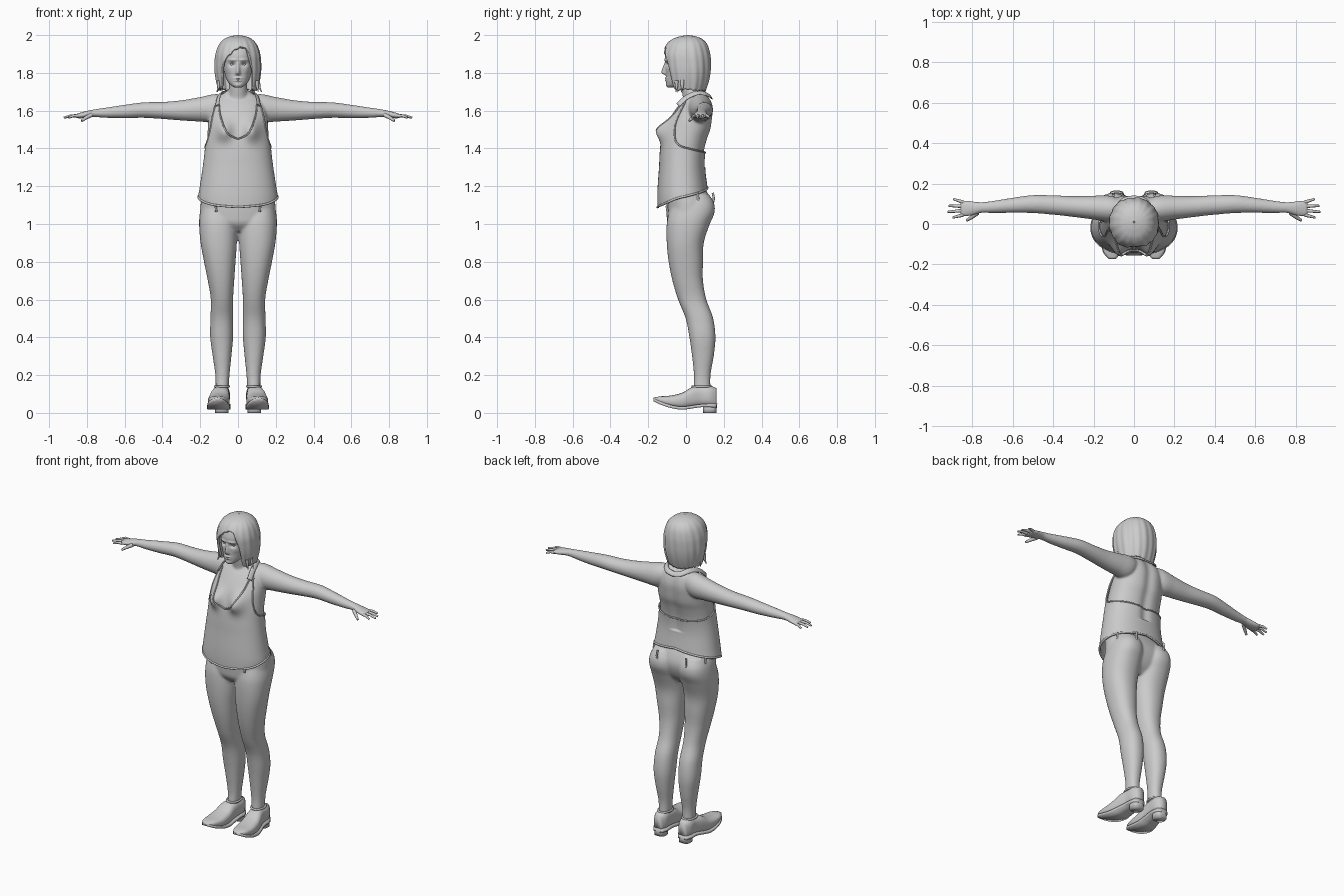
import bpy, bmesh
from math import sin, cos, pi, exp, radians, copysign
from mathutils import Vector

cube = bpy.data.objects.get("Cube")
if cube:
    bpy.data.objects.remove(cube)

grey = bpy.data.materials.new("plain_grey")
grey.use_nodes = True
grey.diffuse_color = (0.6, 0.6, 0.6, 1)
grey.node_tree.nodes["Principled BSDF"].inputs["Base Color"].default_value = (0.6, 0.6, 0.6, 1)


def sample(table, k):
    """Smooth interpolation of table rows, keyed by ascending first column."""
    n = len(table)
    k = min(max(k, table[0][0]), table[-1][0])
    i = next((j for j in range(n - 1) if k <= table[j + 1][0]), n - 2)
    p, q = table[i], table[i + 1]
    o, r = table[max(i - 1, 0)], table[min(i + 2, n - 1)]
    h = q[0] - p[0]
    t = (k - p[0]) / h
    out = []
    for c in range(1, len(p)):
        m0 = (q[c] - o[c]) / (q[0] - o[0]) * h
        m1 = (r[c] - p[c]) / (r[0] - p[0]) * h
        out.append((2*t**3 - 3*t*t + 1) * p[c] + (t**3 - 2*t*t + t) * m0
                   + (3*t*t - 2*t**3) * q[c] + (t**3 - t*t) * m1)
    return out


def oval(a, power=0.9):
    """Unit superellipse; angle runs from the front (-y) towards +x."""
    s, c = sin(a), cos(a)
    return copysign(abs(s) ** power, s), -copysign(abs(c) ** power, c)


def span(lo, hi, n):
    return [lo + (hi - lo) * i / (n - 1) for i in range(n)]


def skin(bm, rings, cap=True):
    rows = [[bm.verts.new(p) for p in ring] for ring in rings]
    n = len(rows[0])
    for lo, up in zip(rows, rows[1:]):
        for j in range(n):
            k = (j + 1) % n
            bm.faces.new((lo[j], lo[k], up[k], up[j]))
    if cap:
        bm.faces.new(rows[0][::-1])
        bm.faces.new(rows[-1])


def finish(name, bm, closed=True, fuse=0, thick=0):
    if closed:
        bmesh.ops.recalc_face_normals(bm, faces=bm.faces)
    mesh = bpy.data.meshes.new(name)
    bm.to_mesh(mesh)
    bm.free()
    ob = bpy.data.objects.new(name, mesh)
    bpy.context.collection.objects.link(ob)
    mesh.materials.append(grey)
    mesh.shade_smooth()
    if fuse:
        m = ob.modifiers.new("fuse", "REMESH")
        m.mode, m.voxel_size, m.use_smooth_shade = "VOXEL", fuse, True
        m = ob.modifiers.new("soften", "SMOOTH")
        m.factor, m.iterations = 0.5, 8
    if thick:
        m = ob.modifiers.new("thickness", "SOLIDIFY")
        m.thickness, m.offset = thick, -1
    return ob


def cord(name, pts, r, cyclic=False, taper=1):
    """Round cord through points."""
    cu = bpy.data.curves.new(name, "CURVE")
    cu.dimensions, cu.bevel_depth, cu.bevel_resolution = "3D", r, 3
    cu.use_fill_caps = True
    sp = cu.splines.new("POLY")
    sp.points.add(len(pts) - 1)
    for i, (v, p) in enumerate(zip(sp.points, pts)):
        v.co = (*p, 1)
        v.radius = 1 + (taper - 1) * i / (len(pts) - 1)
    sp.use_cyclic_u, sp.use_smooth = cyclic, True
    cu.materials.append(grey)
    ob = bpy.data.objects.new(name, cu)
    bpy.context.collection.objects.link(ob)


ANGLES = [2 * pi * j / 96 for j in range(96)]

# Torso surface: height, half width, front, back
TORSO = [(1.08, .202, -.142, .12), (1.14, .202, -.143, .113), (1.2, .193, -.141, .104),
         (1.3, .178, -.134, .093), (1.38, .168, -.13, .098), (1.45, .163, -.122, .115),
         (1.5, .16, -.108, .133), (1.55, .157, -.09, .141), (1.6, .15, -.06, .145),
         (1.64, .138, -.03, .138), (1.67, .115, -.003, .125), (1.69, .08, .005, .108),
         (1.71, .05, -.005, .085)]


def torso(a, z, grow=0):
    w, f, b = sample(TORSO, z)
    u, v = oval(a)
    x, y = u * (w + grow), (f + b) / 2 + v * ((b - f) / 2 + grow)
    if v < 0:
        y -= .048 * exp(-((abs(x) - .075) / .042) ** 2 - ((z - 1.495) / .05) ** 2)
    if v > 0:
        y -= .012 * exp(-(x / .03) ** 2) * (z > 1.3)
    return Vector((x, y, z))


# Bare body: torso, neck and arms fused together
bm = bmesh.new()
skin(bm, [[torso(a, z) for a in ANGLES] for z in span(1.25, 1.71, 40)])
NECK = [(1.6, .06, .05), (1.67, .054, .04), (1.72, .048, .025), (1.8, .046, .015)]
rings = []
for z in span(1.6, 1.8, 14):
    r, y = sample(NECK, z)
    rings.append([(r * sin(a), y - r * 1.05 * cos(a), z) for a in ANGLES])
skin(bm, rings)
# Arm: x, front, back, bottom, top
ARM = [(.06, .03, .12, 1.58, 1.68), (.12, .012, .14, 1.54, 1.688), (.2, .022, .14, 1.542, 1.672),
       (.3, .035, .138, 1.548, 1.655), (.4, .046, .142, 1.556, 1.646), (.5, .054, .143, 1.562, 1.644),
       (.6, .055, .13, 1.56, 1.631), (.7, .054, .114, 1.562, 1.616), (.76, .054, .108, 1.566, 1.607),
       (.8, .042, .113, 1.562, 1.599), (.84, .036, .117, 1.559, 1.588), (.86, .042, .112, 1.562, 1.582)]
for s in (1, -1):
    rings = []
    for x in span(.06, .86, 50):
        f, b, lo, hi = sample(ARM, x)
        rings.append([(s * x, (f + b) / 2 + (b - f) / 2 * sin(a), (lo + hi) / 2 + (hi - lo) / 2 * cos(a))
                      for a in ANGLES[::3]])
    skin(bm, rings)
finish("body", bm, fuse=.006)

# Fingers and thumbs
FINGERS = [(.845, .045, .897, .032), (.85, .066, .922, .06), (.85, .088, .917, .09), (.845, .108, .893, .123)]
for s, side in ((1, "left"), (-1, "right")):
    for i, (x0, y0, x1, y1) in enumerate(FINGERS):
        cord(f"{side}_finger_{i + 1}", [(s * x0, y0, 1.573), (s * (x0 + x1) / 2, (y0 + y1) / 2, 1.573),
                                        (s * x1, y1, 1.563)], .0095, taper=.55)
    cord(f"{side}_thumb", [(s * .775, .055, 1.578), (s * .805, .032, 1.562), (s * .828, .018, 1.546)], .012, taper=.55)

# Trousers: pelvis and legs fused together
PELVIS = [(.96, .1, -.06, .06), (1.0, .17, -.095, .1), (1.05, .196, -.103, .125), (1.1, .198, -.106, .133),
          (1.15, .192, -.112, .12), (1.22, .178, -.115, .085)]
LEG = [(.12, .05, .118, .04, .13), (.2, .045, .12, .042, .13), (.3, .035, .134, .032, .147),
       (.4, .026, .147, .018, .156), (.5, .025, .146, -.002, .144), (.6, .026, .144, -.042, .108),
       (.7, .02, .16, -.072, .09), (.8, .013, .18, -.092, .09), (.9, .006, .198, -.102, .094),
       (1.0, .003, .206, -.102, .126), (1.06, .006, .202, -.09, .151), (1.11, .015, .192, -.07, .149), (1.16, .03, .17, -.05, .12)]
bm = bmesh.new()
rings = []
for z in span(.96, 1.22, 24):
    w, f, b = sample(PELVIS, z)
    rings.append([(w * u, (f + b) / 2 + v * (b - f) / 2, z) for u, v in map(oval, ANGLES)])
skin(bm, rings)
for s in (1, -1):
    rings = []
    for z in span(.12, 1.16, 60):
        i, o, f, b = sample(LEG, z)
        rings.append([(s * (i + o) / 2 + (o - i) / 2 * u, (f + b) / 2 + v * (b - f) / 2, z)
                      for u, v in map(oval, ANGLES[::2])])
    skin(bm, rings)
finish("trousers", bm, fuse=.007)

# Belt loops
for i, (x, y, z) in enumerate([(.115, -.098, 1.09), (.1, .142, 1.135), (.178, .062, 1.135)]):
    for s in (1, -1):
        cord(f"belt_loop_{i}_{s}", [(s * x, y, z + .03), (s * x * 1.02, y * 1.04, z), (s * x, y, z - .025)], .006)

# Sleeveless top with scooped neck and open back: angle, edge height
TOP = [(0, 1.45), (18, 1.485), (33, 1.575), (41, 1.635), (49, 1.64), (54, 1.57), (59, 1.5), (73, 1.43), (110, 1.395), (180, 1.375)]
HEM = [(0, 1.085), (40, 1.1), (90, 1.14), (180, 1.19)]


def edge(table, a):
    d = a * 180 / pi
    return sample(table, min(d, 360 - d))[0]


FINE = [2 * pi * j / 180 for j in range(180)]
bm = bmesh.new()
skin(bm, [[torso(a, edge(HEM, a) + (edge(TOP, a) - edge(HEM, a)) * t, .009) for a in FINE]
          for t in span(0, 1, 40)], cap=False)
finish("tank_top", bm, closed=False, thick=.007)
cord("neckline_trim", [torso(a, edge(TOP, a), .008) for a in FINE], .0045, True)
cord("hem_trim", [torso(a, edge(HEM, a) + .004, .008) for a in FINE], .006, True)

# Straps over the shoulders and round the back of the neck
STRAP = [(0, .11, -.042, 1.63), (1, .103, -.002, 1.667), (2, .092, .045, 1.69), (3, .075, .09, 1.693),
         (4, .045, .122, 1.68), (5, 0, .13, 1.672)]
bm = bmesh.new()
path = [Vector(sample(STRAP, k)) for k in span(0, 5, 31)]
path += [Vector((-p.x, p.y, p.z)) for p in path[-2::-1]]
rings = []
for i, p in enumerate(path):
    d = (path[min(i + 1, 60)] - path[max(i - 1, 0)]).normalized()
    n = (p - Vector((0, .05, 1.6))).normalized()
    w = d.cross(n).normalized()
    rings.append([p + w * .016 * sin(a) + w.cross(d) * .005 * cos(a) for a in ANGLES[::8]])
skin(bm, rings)
finish("shoulder_strap", bm)

# Shoes: y, centre x, half width, bottom, top
SHOE = [(-.172, .108, .016, .066, .08), (-.14, .108, .042, .05, .087), (-.08, .104, .056, .03, .092),
        (-.02, .1, .056, .021, .107), (.03, .095, .05, .027, .135), (.08, .088, .044, .034, .143),
        (.13, .086, .042, .034, .143), (.162, .086, .026, .03, .13)]
for s, side in ((1, "left"), (-1, "right")):
    bm = bmesh.new()
    rings, sole = [], []
    for y in span(-.172, .162, 36):
        x, w, lo, hi = sample(SHOE, y)
        rings.append([(s * x + w * u, y, (lo + hi) / 2 + v * (hi - lo) / 2)
                      for u, v in (oval(a, .75) for a in ANGLES[::3])])
        sole.append([(s * x + i * (w + .003), y, lo + h) for i, h in ((-1, -.004), (1, -.004), (1, .012), (-1, .012))])
    skin(bm, rings)
    finish(f"{side}_shoe", bm)
    bm = bmesh.new()
    skin(bm, sole)
    finish(f"{side}_sole", bm)
    bm = bmesh.new()
    skin(bm, [[(s * .086 + r * u, .126 + r * v, z) for u, v in (oval(a, .7) for a in ANGLES[::3])]
              for z, r in ((0, .036), (.02, .036), (.05, .04))])
    finish(f"{side}_heel", bm)
    cord(f"{side}_ankle_cuff", [(s * .085 + .037 * sin(a), .084 - .05 * cos(a), .14) for a in ANGLES[::4]], .006, True)

# Head with sculpted brow, eye sockets, nose, lips and chin
HEAD = [(1.722, .018, -.096, -.05), (1.735, .038, -.103, -.01), (1.76, .058, -.105, .04), (1.8, .071, -.107, .08),
        (1.85, .08, -.11, .1), (1.9, .083, -.11, .105), (1.95, .07, -.085, .09), (1.98, .03, -.03, .04)]


def blob(x, z, cx, cz, rx, rz):
    return exp(-((x - cx) / rx) ** 2 - ((z - cz) / rz) ** 2)


def face(x, z):
    ax = abs(x)
    nose = .022 * exp(-(x / (.008 + .08 * max(0, 1.845 - z))) ** 2) * max(0, min((1.86 - z) / .05, (z - 1.785) / .014, 1))
    lips = .007 * (blob(x, z, 0, 1.771, .022, .005) + blob(x, z, 0, 1.759, .019, .005))
    return (nose + lips + .006 * blob(ax, z, .03, 1.868, .025, .007) + .004 * blob(x, z, 0, 1.733, .02, .01)
            + .004 * blob(ax, z, .05, 1.815, .018, .02) - .013 * blob(ax, z, .031, 1.845, .016, .011))


DENSE = [2 * pi * j / 160 for j in range(160)]
bm = bmesh.new()
rings = []
for z in span(1.722, 1.98, 110):
    w, f, b = sample(HEAD, z)
    ring = []
    for a in DENSE:
        u, v = oval(a)
        y = (f + b) / 2 + v * (b - f) / 2
        ring.append((w * u, y - (face(w * u, z) if v < 0 else 0), z))
    rings.append(ring)
skin(bm, rings)
finish("head", bm)
bm = bmesh.new()
for s in (1, -1):
    ball = bmesh.ops.create_uvsphere(bm, u_segments=20, v_segments=12, radius=.0125)["verts"]
    bmesh.ops.translate(bm, verts=ball, vec=(s * .031, -.081, 1.844))
finish("eyes", bm)
for s in (1, -1):
    cord(f"eyelid_{s}", [(s * x, y, z) for x, y, z in ((.018, -.094, 1.843), (.03, -.0955, 1.851), (.044, -.087, 1.846))], .0022)

# Bobbed hair: height, half width, front, back
HAIR = [(1.69, .1, -.085, .098), (1.75, .114, -.1, .118), (1.8, .122, -.112, .128), (1.85, .123, -.12, .131),
        (1.9, .118, -.122, .128), (1.95, .1, -.103, .113), (1.98, .072, -.07, .085), (1.994, .04, -.03, .05), (2.0, .004, .006, .014)]
FRINGE = [(-180, 1.7), (-100, 1.71), (-62, 1.715), (-48, 1.745), (-41, 1.83), (-22, 1.9), (8, 1.935), (25, 1.915),
          (36, 1.84), (43, 1.74), (55, 1.71), (100, 1.71), (180, 1.7)]
bm = bmesh.new()
rings = []
for t in span(0, 1, 48):
    ring = []
    for a in DENSE:
        d = (a * 180 / pi + 180) % 360 - 180
        low = sample(FRINGE, d)[0] + .006 * sin(9 * a + 1) * sin(14 * a)
        z = low + (2 - low) * sin(t * pi / 2)
        w, f, b = sample(HAIR, z)
        u, v = oval(a + .25 * t * t * cos(a), .95)
        lock = 1 + (.014 * sin(17 * a + 2 * t) + .012 * sin(7 * a)) * (1 - t * t)
        ring.append((w * u * lock, (f + b) / 2 + v * lock * (b - f) / 2, z))
    rings.append(ring)
skin(bm, rings, cap=False)
finish("hair", bm, closed=False, thick=.014)
# Flicked hair tips
for i, (x, y, dx) in enumerate([(.106, -.02, .02), (.1, -.05, .008), (-.1, -.04, -.012), (-.103, .01, -.006)]):
    cord(f"hair_tip_{i}", [(x, y, 1.76), (x + dx * .3, y, 1.725), (x + dx, y - .004, 1.698)], .012, taper=.15)
